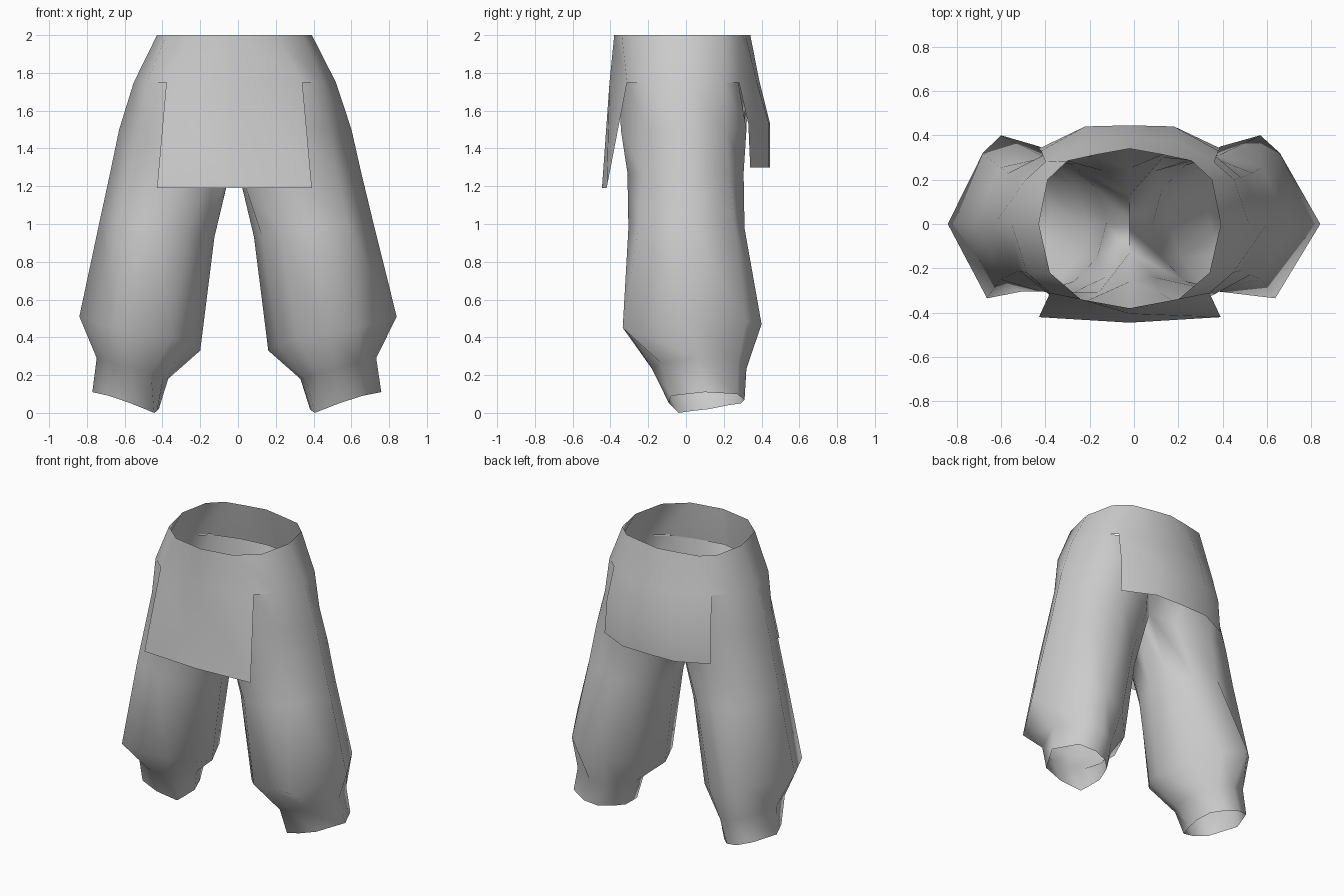
import bpy, bmesh, math

if "Cube" in bpy.data.objects:
    bpy.data.objects.remove(bpy.data.objects["Cube"])

cloth = bpy.data.materials.new("grey cloth")
cloth.diffuse_color = (0.6, 0.6, 0.6, 1)
cloth.use_nodes = True
cloth.node_tree.nodes["Principled BSDF"].inputs["Base Color"].default_value = cloth.diffuse_color


def place(x, y, z):
    """Shift the garment's middle a little to one side, keeping the knee tips put."""
    return (x - 0.02 * (1 - min(1, (abs(x) / 0.84) ** 4)), y, z)


def finish(bm, name, angle):
    bmesh.ops.remove_doubles(bm, verts=bm.verts, dist=0.0005)
    me = bpy.data.meshes.new(name)
    bm.to_mesh(me)
    bm.free()
    me.materials.append(cloth)
    ob = bpy.data.objects.new(name, me)
    bpy.context.collection.objects.link(ob)
    bpy.context.view_layer.objects.active = ob
    ob.select_set(True)
    bpy.ops.object.shade_smooth_by_angle(angle=math.radians(angle))
    ob.select_set(False)


def loft(bm, rows, side, closed=False):
    """Bridge successive rows of points, mirrored by side (+1 or -1)."""
    grid = [[bm.verts.new(place(side * x, y, z)) for x, y, z in r] for r in rows]
    for a, b in zip(grid, grid[1:]):
        n = len(a)
        for i in range(n if closed else n - 1):
            j = (i + 1) % n
            quad = [a[i], b[i], b[j], a[j]]
            bm.faces.new(quad if side > 0 else quad[::-1])


def at(z, pts):
    return [(x, y, z) for x, y in pts]


# Half outlines of the waistband, front centre to back centre
waist = [
    at(2.0, [(0, -.38), (.22, -.34), (.36, -.22), (.41, 0),
             (.37, .2), (.28, .285), (.14, .315), (0, .34)]),
    at(1.75, [(0, -.405), (.36, -.312), (.465, -.22), (.535, 0),
              (.47, .2), (.38, .28), (.2, .375), (0, .39)]),
]
# Flaps hang free from the waistband, the back one shorter and fuller
front_flap = [waist[1][:2], at(1.19, [(0, -.445), (.41, -.42)])]
back_flap = [waist[1][5:],
             at(1.53, [(.40, .33), (.2, .44), (0, .445)]),
             at(1.3, [(.41, .34), (.2, .44), (0, .445)])]

# Pelvis joins the waistband at the hips and is tucked under the flaps
hip = waist[1][2:5]
pelvis = [
    at(1.75, [(0, -.39), (.2, -.35), (.35, -.305)]) + hip
    + at(1.75, [(.37, .277), (.19, .33), (0, .35)]),
    at(1.5, [(0, -.26), (.14, -.31), (.33, -.345), (.50, -.21), (.615, 0),
             (.50, .21), (.37, .32), (.15, .30), (0, .25)]),
]
# Top of the leg, closing under the crotch
thigh = [(0, -.13, 1.38), (.11, -.24, 1.3), (.29, -.31, 1.27), (.54, -.23, 1.27),
         (.665, 0, 1.27), (.55, .23, 1.27), (.36, .305, 1.27), (.12, .24, 1.3),
         (0, .13, 1.38)]
pelvis.append(thigh)
crotch = (0, 0, 1.37)

ANGLES = [-150, -122, -92, -55, 0, 55, 92, 122, 150, 180]


def leg_ring(inner, outer, front, back, z_in, z_out):
    ring = []
    for deg in ANGLES:
        c, s = math.cos(math.radians(deg)), math.sin(math.radians(deg))
        ring.append(((inner + outer) / 2 + c * (outer - inner) / 2,
                     (front + back) / 2 + s * (back - front) / 2,
                     (z_in + z_out) / 2 + c * (z_out - z_in) / 2))
    return ring


# Baggy knee and slanted hem
knee = [(.23, -.15, .36), (.33, -.27, .40), (.49, -.305, .42), (.65, -.335, .45),
        (.84, 0, .51), (.67, .32, .49), (.585, .40, .47), (.41, .35, .42),
        (.25, .18, .36), (.18, 0, .33)]
hem = [(.41, .03, .01), (.425, -.04, 0), (.55, -.09, .05), (.67, -.08, .09),
       (.765, .1, .11), (.69, .27, .10), (.59, .31, .07), (.50, .29, .05),
       (.43, .22, .04), (.40, .12, .02)]
leg = [thigh + [crotch],
       leg_ring(.105, .72, -.305, .31, .93, 1.03),
       knee,
       leg_ring(.35, .74, -.18, .32, .18, .29),
       hem]

bm = bmesh.new()
for side in (1, -1):
    for rows in (waist, front_flap, back_flap, pelvis):
        loft(bm, rows, side)
    loft(bm, leg, side, closed=True)
finish(bm, "trousers", 80)
